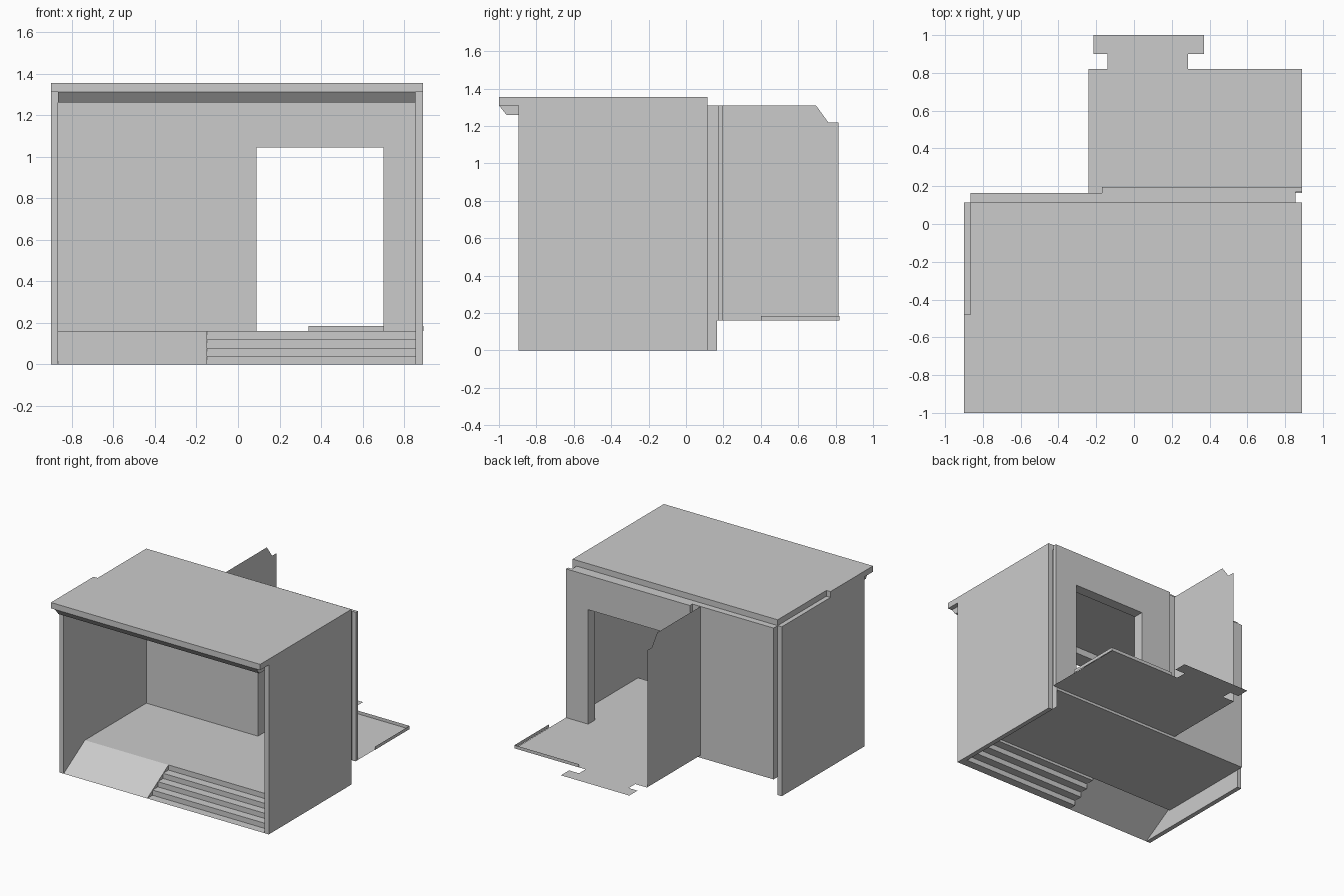
import bpy, bmesh

if "Cube" in bpy.data.objects:
    bpy.data.objects.remove(bpy.data.objects["Cube"])


def place(axis, u, v, w):
    """Map profile coords (u, v) plus depth w along the given axis."""
    return {'x': (w, u, v), 'y': (u, w, v), 'z': (u, v, w)}[axis]


def finish(name, bm):
    bmesh.ops.recalc_face_normals(bm, faces=bm.faces)
    mesh = bpy.data.meshes.new(name)
    bm.to_mesh(mesh)
    bm.free()
    bpy.context.collection.objects.link(bpy.data.objects.new(name, mesh))


def prism(name, axis, pts, a, b=None):
    """Flat polygon at depth a, extruded to depth b when given."""
    bm = bmesh.new()
    face = bm.faces.new([bm.verts.new(place(axis, u, v, a)) for u, v in pts])
    if b is not None:
        new = bmesh.ops.extrude_face_region(bm, geom=[face], use_keep_orig=True)
        bm.normal_update()
        verts = [g for g in new['geom'] if isinstance(g, bmesh.types.BMVert)]
        shift = place(axis, 0, 0, b - a)
        bmesh.ops.translate(bm, verts=verts, vec=shift)
    finish(name, bm)


def box(name, x0, x1, y0, y1, z0, z1):
    prism(name, 'z', [(x0, y0), (x1, y0), (x1, y1), (x0, y1)], z0, z1)


def strip(name, axis, pts, a, b):
    """Open sheet: a polyline swept from depth a to depth b."""
    bm = bmesh.new()
    rows = [[bm.verts.new(place(axis, u, v, w)) for u, v in pts] for w in (a, b)]
    for i in range(len(pts) - 1):
        bm.faces.new((rows[0][i], rows[0][i + 1], rows[1][i + 1], rows[1][i]))
    finish(name, bm)


L, R = -0.865, 0.855          # inner faces of the side walls
FLOOR = 0.16
DOOR_L, DOOR_R, DOOR_TOP = 0.09, 0.70, 1.045

# Roof with the set-back rear left corner, its ledges and the front cornice
prism('roof', 'z', [(-0.9, -1), (0.89, -1), (0.89, 0.115), (L, 0.115),
                    (L, -0.48), (-0.9, -0.48)], 1.31, 1.355)
box('rear_ledge', L, -0.17, 0.115, 0.165, 1.265, 1.31)
prism('cornice', 'x', [(-1, 1.31), (-0.96, 1.26), (-0.83, 1.26), (-0.83, 1.31)], L, R)

# Side walls
box('left_wall', -0.9, L, -0.895, 0.115, 0, 1.31)
box('right_wall', R, 0.89, -0.895, 0.115, 0, 1.31)
prism('right_wall_extension', 'x', [(0.115, 0), (0.165, 0), (0.165, 0.74), (0.115, 0.74)], R)

# Raised main floor
box('main_floor', L, R, -0.635, 0.165, FLOOR - 0.02, FLOOR)

# Entrance ramp and stairs
strip('ramp', 'x', [(-0.895, 0), (-0.635, FLOOR)], L, -0.15)
run, rise = 0.065, 0.04
steps = [(-0.895, 0)]
for i in range(1, 5):
    y = -0.895 + run * i
    steps += [(y, rise * (i - 1)), (y, rise * i)]
    prism('stair_side', 'x', [(y - run, rise * (i - 1)), (y, rise * (i - 1)),
                              (y, rise * i)], -0.15)
strip('stairs', 'x', steps, -0.15, R)

# Rear wall with doorway
box('rear_wall_left', L, -0.17, 0.115, 0.165, FLOOR, 1.265)
prism('doorway_wall', 'y', [(-0.17, FLOOR), (DOOR_L, FLOOR), (DOOR_L, DOOR_TOP),
                            (DOOR_R, DOOR_TOP), (DOOR_R, FLOOR), (R, FLOOR),
                            (R, 1.31), (-0.17, 1.31)], 0.115, 0.195)
box('doorway_wall_edge', R, 0.89, 0.17, 0.195, FLOOR, 1.31)

# Broken rear room: partition, floor with tongue, low curb
prism('partition', 'x', [(0.165, FLOOR), (0.815, FLOOR), (0.815, 1.22), (0.76, 1.22),
                         (0.695, 1.31), (0.165, 1.31)], -0.24)
prism('rear_floor', 'z', [(-0.24, 0.165), (0.89, 0.165), (0.89, 0.82), (0.285, 0.82),
                          (0.285, 0.9), (0.37, 0.9), (0.37, 1), (-0.215, 1),
                          (-0.215, 0.9), (-0.14, 0.9), (-0.14, 0.82), (-0.24, 0.82)], FLOOR)
strip('curb', 'z', [(0.34, 0.82), (0.893, 0.82), (0.893, 0.4)], FLOOR, 0.185)
